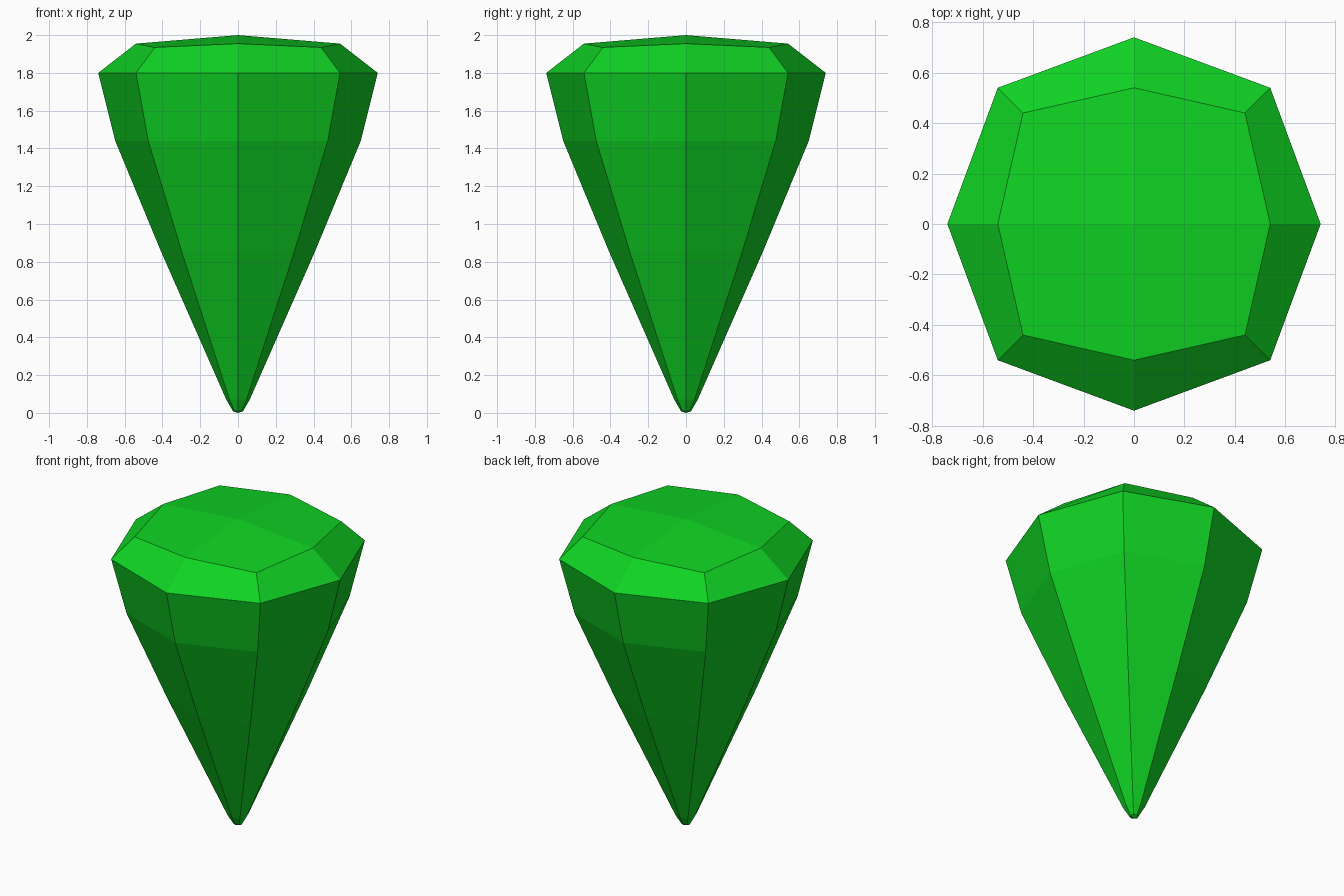
import bpy, bmesh, math

cube = bpy.data.objects.get("Cube")
if cube:
    bpy.data.objects.remove(cube, do_unlink=True)

green = bpy.data.materials.new("gem_green")
green.use_nodes = True
colour = (0.005, 0.65, 0.017, 1)
green.diffuse_color = colour
green.node_tree.nodes["Principled BSDF"].inputs["Base Color"].default_value = colour

# Rings from tip to table: (axis radius, axis z, diagonal x and y, diagonal z)
RINGS = [
    (0.026, 0.008, 0.02, 0.012),
    (0.062, 0.07, 0.045, 0.07),
    (0.41, 0.86, 0.30, 0.86),
    (0.65, 1.44, 0.475, 1.44),
    (0.74, 1.80, 0.54, 1.80),
    (0.54, 1.955, 0.44, 1.935),
]


def add_ring(bm, axis_r, axis_z, diag, diag_z):
    verts = []
    for i in range(8):
        angle = i * math.pi / 4
        r, z = (diag * math.sqrt(2), diag_z) if i % 2 else (axis_r, axis_z)
        verts.append(bm.verts.new((r * math.cos(angle), r * math.sin(angle), z)))
    return verts


def cap(bm, ring, z):
    # Four quads meeting at a central point
    centre = bm.verts.new((0, 0, z))
    for i in range(0, 8, 2):
        bm.faces.new((centre, ring[i], ring[i + 1], ring[(i + 2) % 8]))


# Faceted gem body with crown, girdle and tapering pavilion
bm = bmesh.new()
rings = [add_ring(bm, *r) for r in RINGS]
for low, high in zip(rings, rings[1:]):
    for i in range(8):
        j = (i + 1) % 8
        bm.faces.new((low[i], low[j], high[j], high[i]))
cap(bm, rings[0], 0)
cap(bm, rings[-1], 2)
bmesh.ops.recalc_face_normals(bm, faces=bm.faces)

mesh = bpy.data.meshes.new("gem")
bm.to_mesh(mesh)
bm.free()
mesh.materials.append(green)
bpy.context.collection.objects.link(bpy.data.objects.new("gem", mesh))
